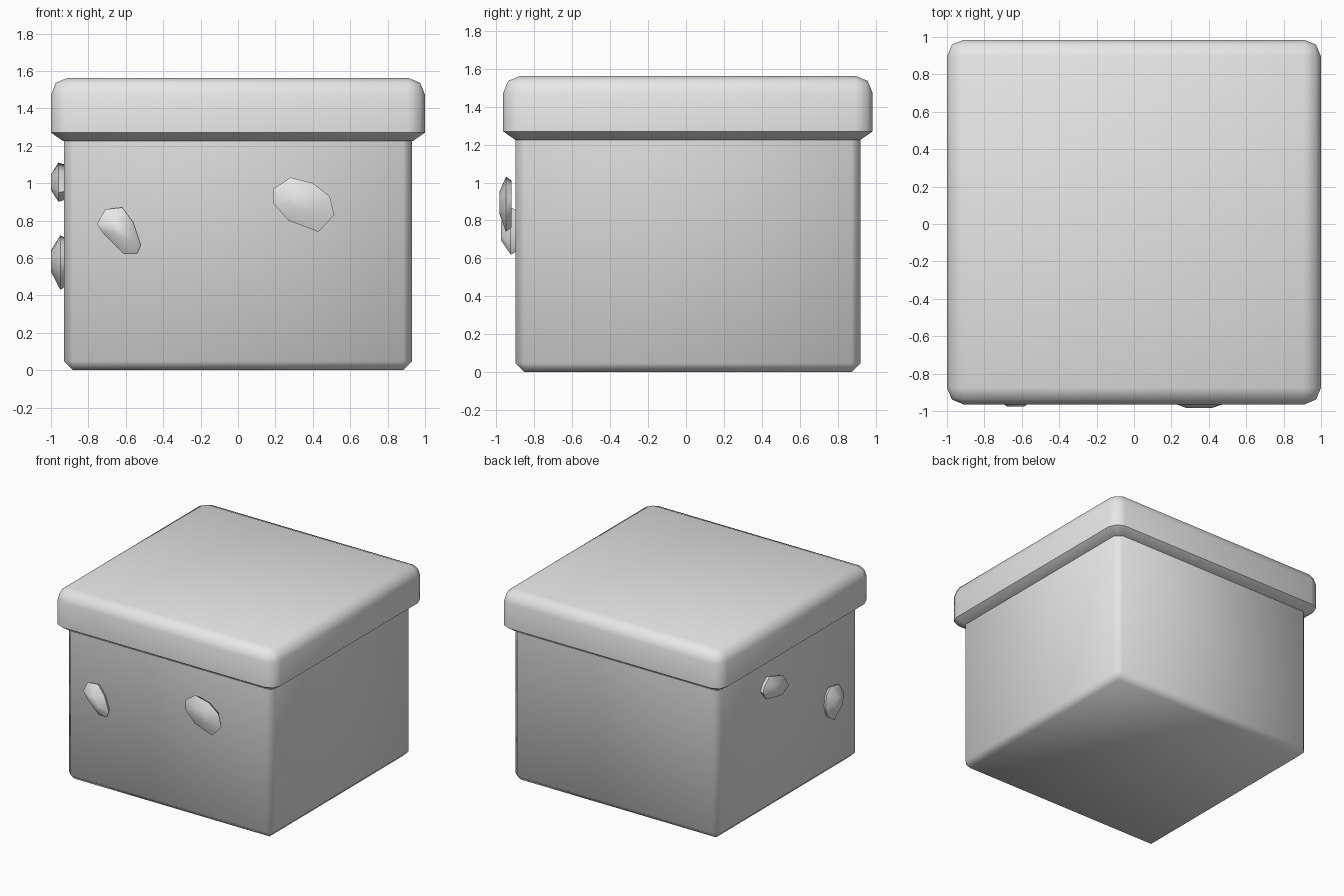
import bpy, bmesh, math
from mathutils import Vector

cube = bpy.data.objects.get("Cube")
if cube:
    bpy.data.objects.remove(cube, do_unlink=True)

GREY = (0.8, 0.8, 0.8, 1)
mat = bpy.data.materials.new("plain grey")
mat.use_nodes = True
mat.diffuse_color = GREY
mat.node_tree.nodes["Principled BSDF"].inputs["Base Color"].default_value = GREY


def finish(bm, name):
    """Turn a bmesh into a smooth shaded object."""
    bmesh.ops.recalc_face_normals(bm, faces=bm.faces[:])
    mesh = bpy.data.meshes.new(name)
    bm.to_mesh(mesh)
    bm.free()
    mesh.materials.append(mat)
    obj = bpy.data.objects.new(name, mesh)
    bpy.context.collection.objects.link(obj)
    mesh.shade_smooth()
    mesh.set_sharp_from_angle(angle=math.radians(52))
    return obj


def box(low, high):
    bm = bmesh.new()
    bmesh.ops.create_cube(bm, size=1)
    low, high = Vector(low), Vector(high)
    for v in bm.verts:
        v.co = Vector(l + (c + 0.5) * (h - l) for l, c, h in zip(low, v.co, high))
    return bm


def round_edges(bm, flat_z, width, segments):
    """Bevel every edge except those lying in the plane z = flat_z."""
    edges = [e for e in bm.edges
             if not all(abs(v.co.z - flat_z) < 1e-4 for v in e.verts)]
    bmesh.ops.bevel(bm, geom=edges, offset=width, offset_type='OFFSET',
                    segments=segments, profile=0.5, affect='EDGES')


# Box body, its top hidden inside the lid
bm = box((-0.93, -0.90, 0), (0.93, 0.92, 1.3))
round_edges(bm, 1.3, 0.047, 1)
finish(bm, "box_body")

# Lid with rounded top and a sloped lip underneath
bm = box((-1, -0.965, 1.27), (1, 0.985, 1.563))
round_edges(bm, 1.27, 0.09, 2)
bm.normal_update()
under = min(bm.faces, key=lambda f: f.calc_center_median().z)
bmesh.ops.inset_region(bm, faces=[under], thickness=0.065, use_even_offset=True)
for v in under.verts:
    v.co.z = 1.225
finish(bm, "box_lid")


def pebble(name, outline, depths, place):
    """Faceted lump: outline scaled at several depths out from the wall."""
    bm = bmesh.new()
    centre = sum((Vector(p) for p in outline), Vector((0, 0))) / len(outline)
    rings = []
    for depth, scale in zip(depths, (0.85, 1, 0.4)):
        pts = [centre + (Vector(p) - centre) * scale for p in outline]
        rings.append([bm.verts.new(place(p.x, p.y, depth)) for p in pts])
    for a, b in zip(rings, rings[1:]):
        for i in range(len(a)):
            j = (i + 1) % len(a)
            bm.faces.new((a[i], a[j], b[j], b[i]))
    bm.faces.new(rings[0])
    bm.faces.new(rings[-1])
    finish(bm, name)


def on_front(u, v, d):
    return (u, -d, v)


def on_right(u, v, d):
    return (-d, u, v)


# Lumps on the front wall
pebble("front_lump_small",
       [(-.755, .78), (-.71, .86), (-.62, .87), (-.56, .79),
        (-.52, .67), (-.54, .62), (-.61, .62), (-.72, .73)],
       (.89, .925, .975), on_front)
pebble("front_lump_large",
       [(.19, .89), (.19, .97), (.28, 1.03), (.40, 1.0),
        (.49, .93), (.515, .83), (.43, .74), (.27, .80)],
       (.92, .95, .985), on_front)

# Lumps on the right wall
pebble("side_lump_upper",
       [(.29, 1.11), (.12, 1.06), (.04, .95), (.13, .90),
        (.33, .94), (.38, 1.01), (.355, 1.06)],
       (.91, .96, 1.0), on_right)
pebble("side_lump_lower",
       [(-.51, .72), (-.62, .70), (-.68, .615), (-.665, .52),
        (-.555, .43), (-.47, .49), (-.445, .57), (-.46, .67)],
       (.91, .95, 1.0), on_right)
